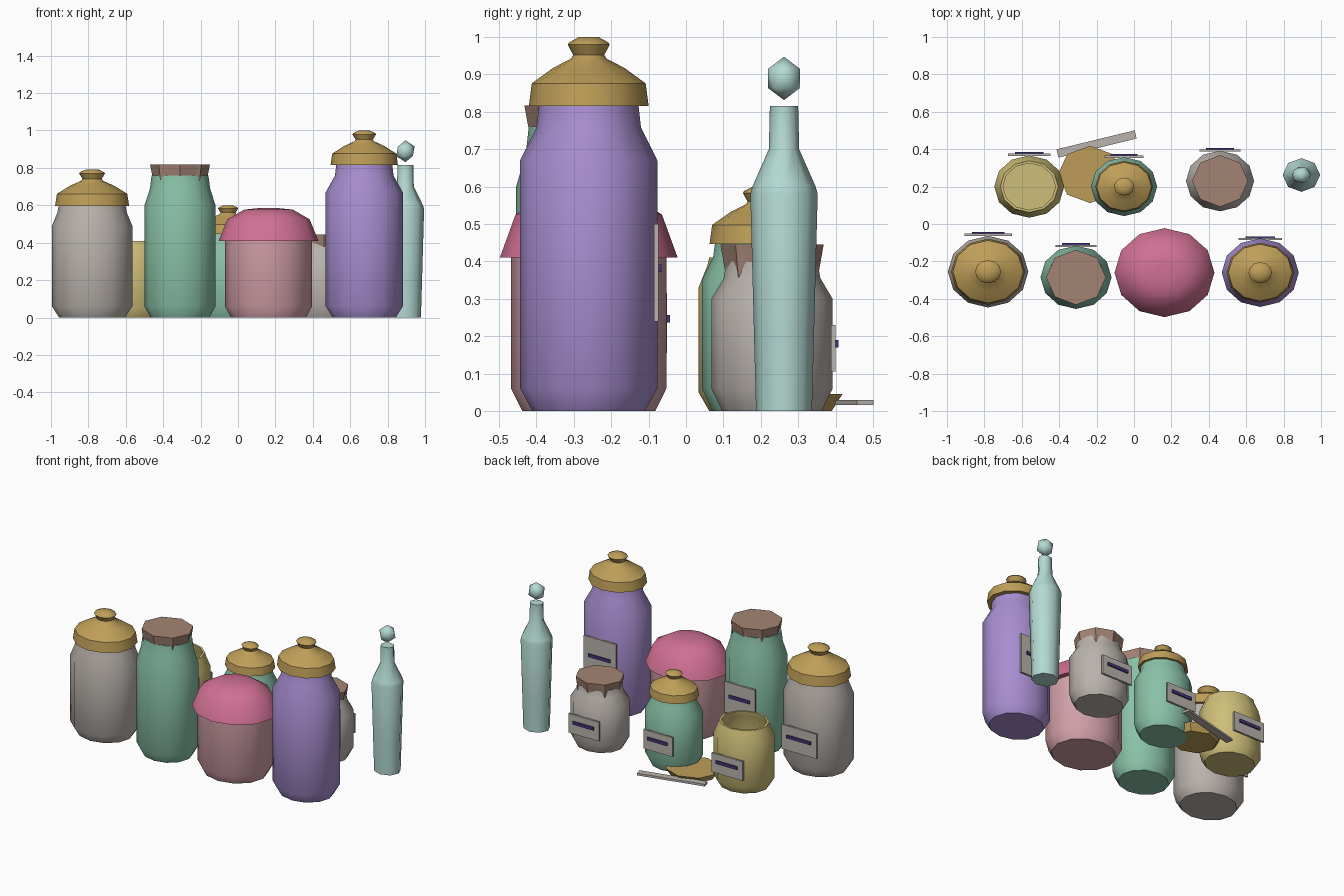
import bpy, bmesh, math
from mathutils import Matrix

if "Cube" in bpy.data.objects:
    bpy.data.objects.remove(bpy.data.objects["Cube"])


def srgb(r, g, b):
    f = lambda c: c / 12.92 if c <= 0.04045 else ((c + 0.055) / 1.055) ** 2.4
    return (f(r / 255), f(g / 255), f(b / 255), 1)


def material(name, *rgb):
    m = bpy.data.materials.new(name)
    m.diffuse_color = srgb(*rgb)
    m.use_nodes = True
    m.node_tree.nodes["Principled BSDF"].inputs["Base Color"].default_value = m.diffuse_color
    return m


GREY = material("warm grey", 186, 179, 173)
PURPLE = material("lavender", 168, 142, 208)
GREEN = material("sage green", 138, 194, 168)
PINK = material("dusty pink", 210, 160, 168)
ROSE = material("rose", 208, 112, 147)
GOLD = material("gold", 190, 158, 88)
BROWN = material("brown cloth", 164, 132, 116)
TEAL = material("pale teal", 180, 218, 211)
YELLOW = material("straw yellow", 206, 190, 120)
NAVY = material("dark violet", 66, 54, 120)


def finish(name, bm, mat, loc, angle=None):
    bmesh.ops.recalc_face_normals(bm, faces=bm.faces)
    me = bpy.data.meshes.new(name)
    bm.to_mesh(me)
    bm.free()
    me.materials.append(mat)
    ob = bpy.data.objects.new(name, me)
    ob.location = loc
    bpy.context.collection.objects.link(ob)
    if angle:
        bpy.ops.object.select_all(action='DESELECT')
        ob.select_set(True)
        bpy.context.view_layer.objects.active = ob
        bpy.ops.object.shade_smooth_by_angle(angle=math.radians(angle))
    return ob


def lathe(name, profile, mat, x, y, z=0, n=12, sy=0.89, angle=40):
    """Spin (radius, height) pairs around z, capping both ends."""
    bm = bmesh.new()
    rings = []
    for r, h in profile:
        rings.append([bm.verts.new((r * math.cos(a), r * sy * math.sin(a), h))
                      for a in (math.tau * i / n for i in range(n))])
    for lo, hi in zip(rings, rings[1:]):
        for i in range(n):
            j = (i + 1) % n
            bm.faces.new((lo[i], lo[j], hi[j], hi[i]))
    bm.faces.new(rings[0][::-1])
    bm.faces.new(rings[-1])
    return finish(name, bm, mat, (x, y, z), angle)


def box(name, size, mat, loc, turn=0):
    bm = bmesh.new()
    bmesh.ops.create_cube(bm, size=1, matrix=Matrix.Rotation(turn, 4, 'Z') @ Matrix.Diagonal((*size, 1)))
    return finish(name, bm, mat, loc)


def jar(name, mat, x, y, r, straight, neck, top):
    """Chamfered base, straight wall, sloping shoulder, short neck."""
    lathe(name, [(r * 0.82, 0), (r, 0.06), (r, straight),
                 (neck * 1.06, straight + (top - straight) * 0.55), (neck, top)], mat, x, y)


def knob_lid(name, x, y, z, r, h):
    shape = [(0.8, 0), (1, 0), (0.95, 0.33), (0.6, 0.55), (0.29, 0.69), (0.26, 0.74),
             (0.35, 0.89), (0.33, 0.92), (0.16, 1)]
    lathe(name, [(a * r, b * h) for a, b in shape], GOLD, x, y, z)


def cloth_cover(name, x, y, z, r, h):
    """Eight-sided cover with drooping points at the diagonal corners."""
    bm = bmesh.new()
    corners = [(math.cos(i * math.pi / 4), 0.92 * math.sin(i * math.pi / 4)) for i in range(8)]
    top, low = [], []
    for i, c in enumerate(corners):
        d = corners[(i + 1) % 8]
        for t in (0, 0.2, 0.8):
            px, py = c[0] + (d[0] - c[0]) * t, c[1] + (d[1] - c[1]) * t
            drop = -0.03 if t == 0 and i % 2 else 0
            top.append(bm.verts.new((px * r, py * r, h)))
            low.append(bm.verts.new((px * r * 0.91, py * r * 0.91, drop)))
    n = len(top)
    for i in range(n):
        j = (i + 1) % n
        bm.faces.new((low[i], low[j], top[j], top[i]))
    bm.faces.new(top)
    finish(name, bm, BROWN, (x, y, z))


def label(name, x, y, z, w, h):
    """Upright plate on the back of a jar with a dark strip."""
    box(name + "_plate", (w, 0.012, h), GREY, (x, y, z))
    box(name + "_strip", (w * 0.68, 0.009, 0.02), NAVY, (x, y + 0.01, z + 0.012))


# Front row
jar("grey_jar", GREY, -0.78, -0.255, 0.215, 0.49, 0.175, 0.62)
knob_lid("grey_jar_lid", -0.78, -0.255, 0.597, 0.198, 0.195)
label("grey_jar_label", -0.78, -0.057, 0.235, 0.255, 0.16)

jar("green_jar", GREEN, -0.31, -0.285, 0.19, 0.6, 0.152, 0.76)
cloth_cover("green_jar_cover", -0.31, -0.285, 0.745, 0.16, 0.072)
label("green_jar_label", -0.31, -0.117, 0.35, 0.22, 0.2)

lathe("pink_jar", [(0.2, 0), (0.233, 0.06), (0.233, 0.42)], PINK, 0.163, -0.26)
lathe("pink_jar_lid", [(0.22, 0.41), (0.267, 0.41), (0.22, 0.525), (0.13, 0.577), (0.05, 0.585)],
      ROSE, 0.163, -0.26)

jar("purple_jar", PURPLE, 0.675, -0.26, 0.206, 0.67, 0.148, 0.83)
knob_lid("purple_jar_lid", 0.675, -0.26, 0.815, 0.18, 0.185)
label("purple_jar_label", 0.675, -0.08, 0.37, 0.235, 0.26)

# Back row: open jar with hollow inside
lathe("open_jar", [(0.155, 0), (0.187, 0.05), (0.187, 0.33), (0.16, 0.39), (0.155, 0.41),
                   (0.14, 0.41), (0.145, 0.38), (0.17, 0.32), (0.17, 0.06), (0.14, 0.02)],
      YELLOW, -0.56, 0.2)
label("open_jar_label", -0.56, 0.37, 0.175, 0.225, 0.125)

jar("small_green_jar", GREEN, -0.053, 0.2, 0.177, 0.35, 0.135, 0.465)
knob_lid("small_green_jar_lid", -0.053, 0.2, 0.447, 0.154, 0.153)
label("small_green_jar_label", -0.053, 0.36, 0.19, 0.21, 0.125)

jar("small_grey_jar", GREY, 0.46, 0.23, 0.182, 0.3, 0.137, 0.4)
cloth_cover("small_grey_jar_cover", 0.46, 0.23, 0.375, 0.15, 0.07)
label("small_grey_jar_label", 0.46, 0.393, 0.168, 0.22, 0.125)

# Loose stopper and stick on the floor
lathe("loose_stopper", [(0.14, 0), (0.172, 0.045)], GOLD, -0.235, 0.265, n=8, angle=None)
box("stick", (0.43, 0.045, 0.014), GREY, (-0.2, 0.428, 0.023), math.radians(13.7))

# Tall bottle with floating faceted stopper
lathe("tall_bottle", [(0.083, 0), (0.089, 0.2), (0.1, 0.58), (0.094, 0.6), (0.045, 0.7), (0.042, 0.815)],
      TEAL, 0.895, 0.262, n=8, sy=0.9, angle=50)
gem = bmesh.new()
bmesh.ops.create_icosphere(gem, subdivisions=1, radius=1, matrix=Matrix.Diagonal((0.055, 0.05, 0.058, 1)))
finish("bottle_stopper", gem, TEAL, (0.895, 0.262, 0.889), 50)
